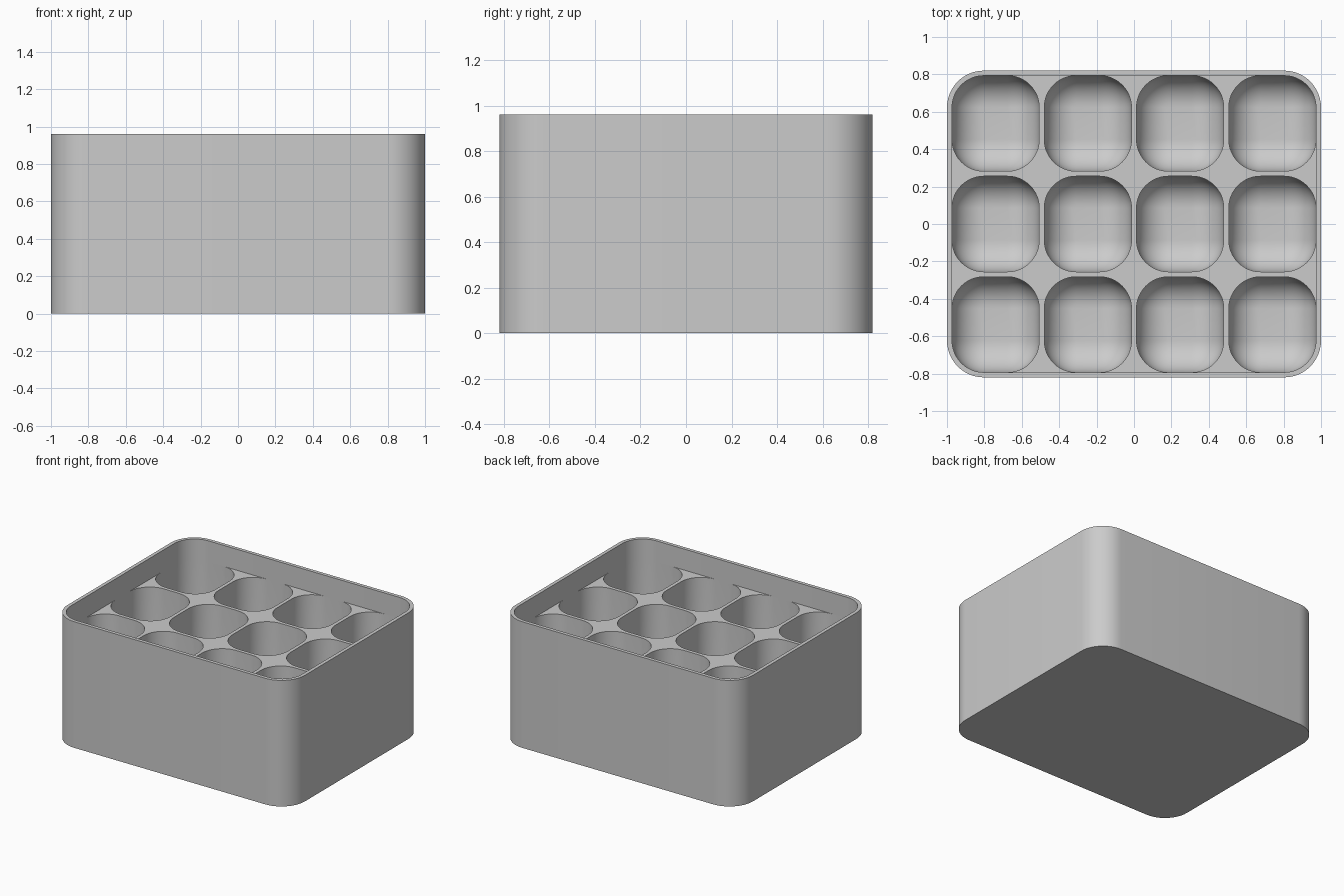
import bpy, bmesh, math

if "Cube" in bpy.data.objects:
    bpy.data.objects.remove(bpy.data.objects["Cube"])

HX, HY, H = 1.0, 0.82, 0.96        # outer half sizes and height
WALL = 0.027                       # wall and divider thickness
R = 0.17                           # well corner and floor fillet radius
TRAY = 0.80                        # height of the divider tops
FLOOR = 0.03
COLS, ROWS, SEG = 4, 3, 12
WX = (2 * HX - (COLS + 1) * WALL) / COLS / 2   # well half sizes
WY = (2 * HY - (ROWS + 1) * WALL) / ROWS / 2

bm = bmesh.new()


def ring(cx, cy, hx, hy, r, z):
    """Vertices of a rounded rectangle, counter-clockwise."""
    out = []
    for q, (sx, sy) in enumerate(((1, 1), (-1, 1), (-1, -1), (1, -1))):
        for i in range(SEG + 1):
            a = math.pi / 2 * (q + i / SEG)
            out.append(bm.verts.new((cx + sx * (hx - r) + r * math.cos(a),
                                     cy + sy * (hy - r) + r * math.sin(a), z)))
    return out


def bridge(a, b):
    n = len(a)
    for i in range(n):
        bm.faces.new((a[i], a[(i + 1) % n], b[(i + 1) % n], b[i]))


def flat(points):
    """Upward face at divider height."""
    bm.faces.new([bm.verts.new((x, y, TRAY)) for x, y in points])


# Outer wall, base, rim and recess wall
bottom = ring(0, 0, HX, HY, R + WALL, 0)
top = ring(0, 0, HX, HY, R + WALL, H)
rim = ring(0, 0, HX - WALL, HY - WALL, R, H)
recess = ring(0, 0, HX - WALL, HY - WALL, R, TRAY)
bm.faces.new(bottom[::-1])
bridge(bottom, top)
bridge(top, rim)
bridge(rim, recess)

for c in range(COLS):
    for w in range(ROWS):
        cx = (c - (COLS - 1) / 2) * (2 * WX + WALL)
        cy = (w - (ROWS - 1) / 2) * (2 * WY + WALL)
        # Well with rounded floor
        prev = ring(cx, cy, WX, WY, R, TRAY)
        for i in range(SEG + 1):
            t = math.pi / 2 * i / SEG
            d = R * (1 - math.cos(t))
            cur = ring(cx, cy, WX - d, WY - d, R - d, FLOOR + R * (1 - math.sin(t)))
            bridge(prev, cur)
            prev = cur
        bm.faces.new(prev)
        # Divider tops around the well
        for sx in (1, -1):
            ox = WX if c == (COLS - 1 if sx > 0 else 0) else WX + WALL / 2
            if ox > WX:
                p = [(cx + sx * x, cy + y) for x, y in
                     ((WX, R - WY), (ox, R - WY), (ox, WY - R), (WX, WY - R))]
                flat(p[::sx])
            for sy in (1, -1):
                oy = WY if w == (ROWS - 1 if sy > 0 else 0) else WY + WALL / 2
                if oy > WY and sx > 0:
                    p = [(cx + x, cy + sy * y) for x, y in
                         ((R - WX, WY), (WX - R, WY), (WX - R, oy), (R - WX, oy))]
                    flat(p[::sy])
                if ox == WX and oy == WY:
                    continue
                p = [(ox, WY - R), (ox, oy), (WX - R, oy)]
                p += [(WX - R + R * math.sin(math.pi / 2 * i / SEG),
                       WY - R + R * math.cos(math.pi / 2 * i / SEG)) for i in range(SEG + 1)]
                p = [q for i, q in enumerate(p) if math.dist(q, p[i - 1]) > 1e-6]
                flat([(cx + sx * x, cy + sy * y) for x, y in p][::sx * sy])

bmesh.ops.remove_doubles(bm, verts=bm.verts, dist=1e-5)
mesh = bpy.data.meshes.new("compartment_box")
bm.to_mesh(mesh)
bm.free()
box = bpy.data.objects.new("compartment_box", mesh)
bpy.context.collection.objects.link(box)

grey = bpy.data.materials.new("light_grey")
grey.diffuse_color = (0.6, 0.6, 0.6, 1)
grey.use_nodes = True
grey.node_tree.nodes["Principled BSDF"].inputs["Base Color"].default_value = grey.diffuse_color
mesh.materials.append(grey)

bpy.context.view_layer.objects.active = box
box.select_set(True)
bpy.ops.object.shade_smooth_by_angle(angle=math.radians(35))
